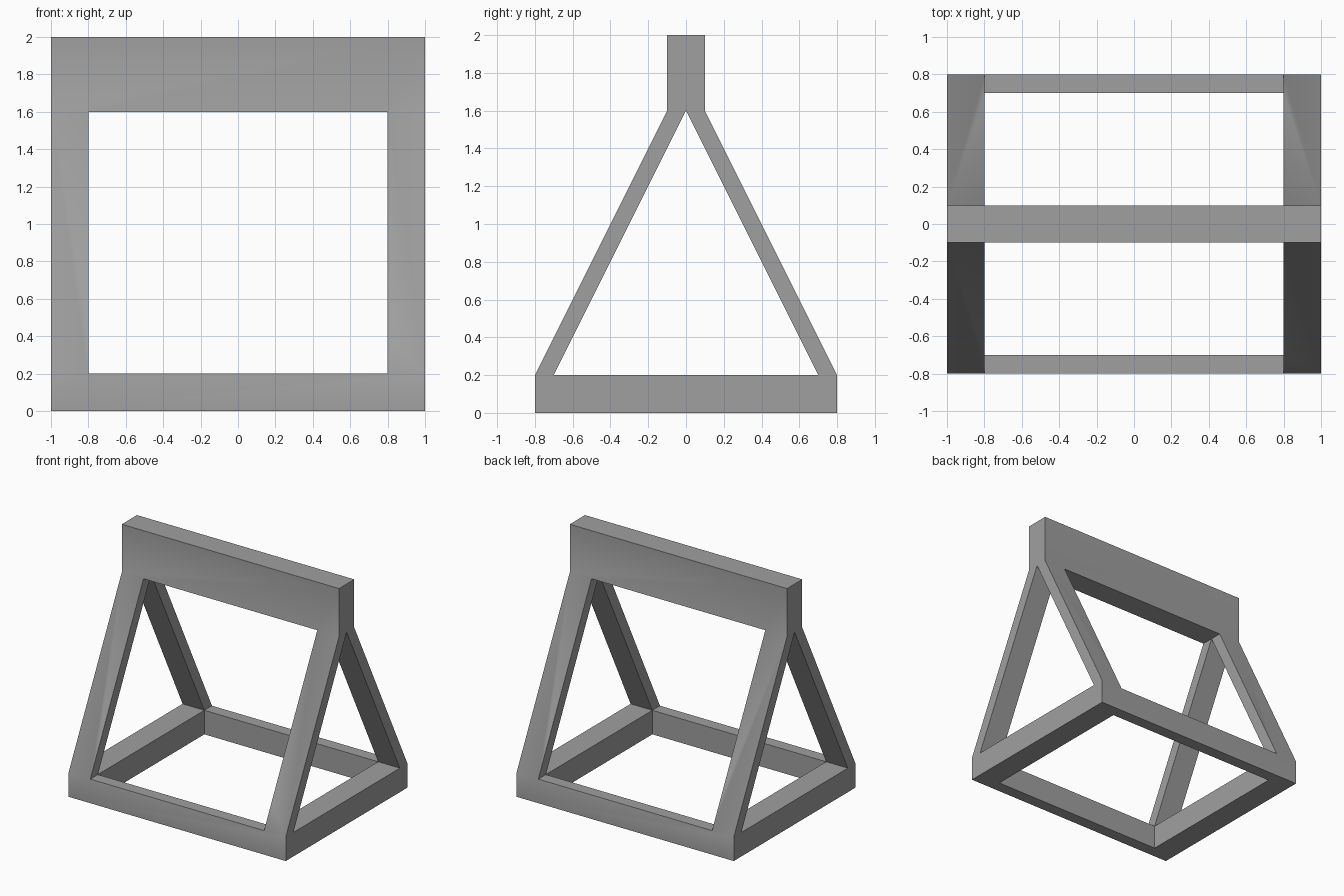
import bpy
import bmesh
import math

cube = bpy.data.objects.get("Cube")
if cube:
    bpy.data.objects.remove(cube, do_unlink=True)

# One plain grey for the whole frame
grey = bpy.data.materials.new("mid grey")
grey.use_nodes = True
colour = (0.35, 0.35, 0.35, 1)
grey.diffuse_color = colour
grey.node_tree.nodes["Principled BSDF"].inputs["Base Color"].default_value = colour


def prism(name, profile, half_width):
    """Extrude a (y, z) profile along x."""
    bm = bmesh.new()
    face = bm.faces.new([bm.verts.new((-half_width, y, z)) for y, z in profile])
    extruded = bmesh.ops.extrude_face_region(bm, geom=[face])["geom"]
    moved = [v for v in extruded if isinstance(v, bmesh.types.BMVert)]
    bmesh.ops.translate(bm, verts=moved, vec=(2 * half_width, 0, 0))
    bmesh.ops.recalc_face_normals(bm, faces=bm.faces)
    mesh = bpy.data.meshes.new(name)
    bm.to_mesh(mesh)
    bm.free()
    mesh.materials.append(grey)
    obj = bpy.data.objects.new(name, mesh)
    bpy.context.collection.objects.link(obj)
    return obj


def box(name, half_x, half_y, low, high):
    return prism(name, [(-half_y, low), (half_y, low),
                        (half_y, high), (-half_y, high)], half_x)


# Solid body: base, sloping legs and top beam in one outline
half = [(0.8, 0), (0.8, 0.2), (0.1, 1.6), (0.1, 2)]
frame = prism("trestle_frame", half + [(-y, z) for y, z in reversed(half)], 1)

# Openings: triangle between the legs, front-to-back window, base hole
cutters = [
    prism("side_opening", [(-0.7, 0.2), (0.7, 0.2), (0, 1.6)], 1.5),
    box("front_opening", 0.8, 1.5, 0.2, 1.6),
    box("base_opening", 0.8, 0.7, -0.5, 0.5),
]
for cutter in cutters:
    cutter.hide_render = True
    cut = frame.modifiers.new(cutter.name, "BOOLEAN")
    cut.operation = "DIFFERENCE"
    cut.solver = "EXACT"
    cut.object = cutter

# Bake the cuts, drop the cutters
bpy.context.view_layer.update()
evaluated = frame.evaluated_get(bpy.context.evaluated_depsgraph_get())
baked = bpy.data.meshes.new_from_object(evaluated)
frame.modifiers.clear()
frame.data = baked
for cutter in cutters:
    bpy.data.objects.remove(cutter, do_unlink=True)

# Soften only the shallow bends where legs meet beam and base
bpy.ops.object.select_all(action="DESELECT")
frame.select_set(True)
bpy.context.view_layer.objects.active = frame
bpy.ops.object.shade_smooth_by_angle(angle=math.radians(30))
